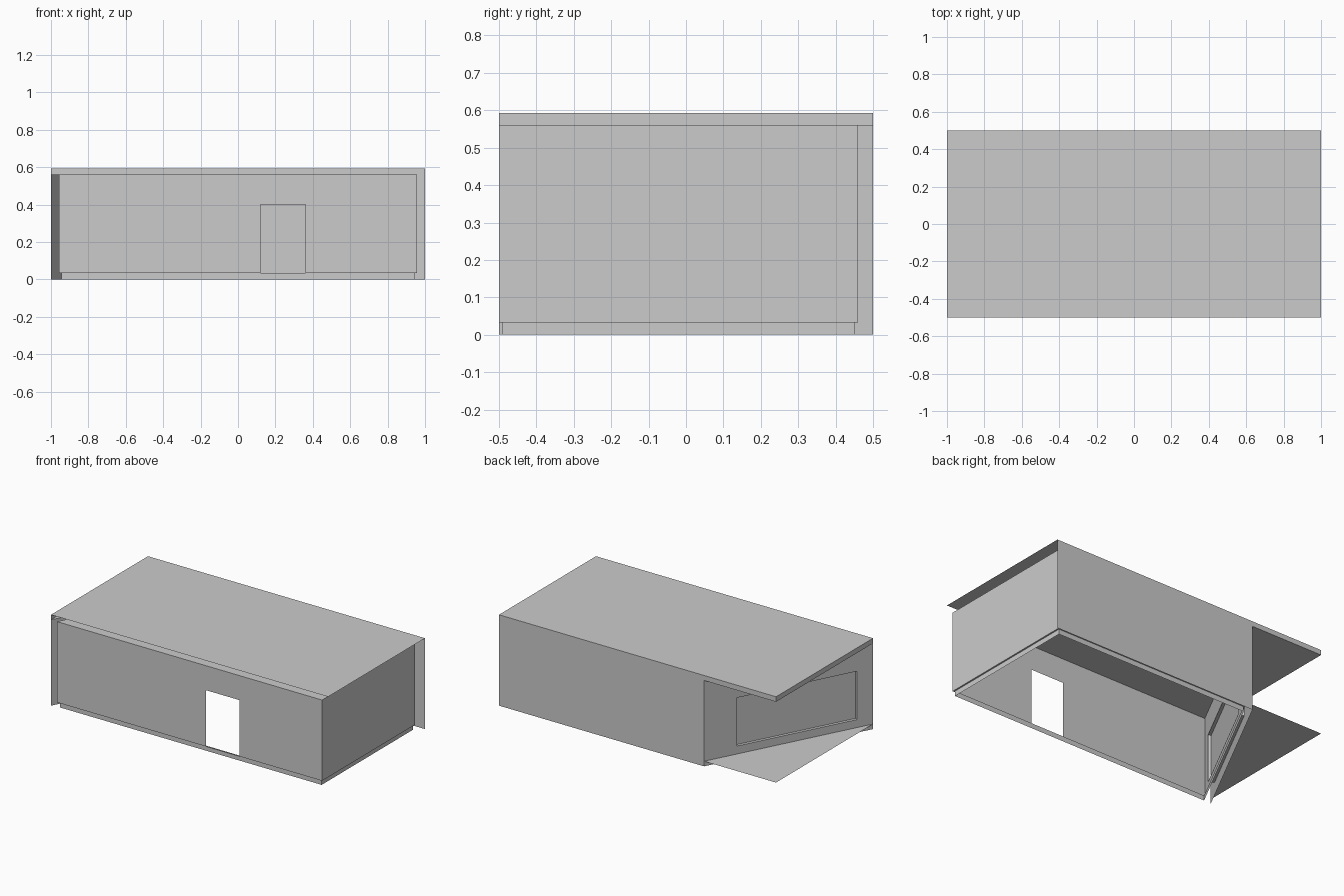
import bpy
from mathutils import Vector

if "Cube" in bpy.data.objects:
    bpy.data.objects.remove(bpy.data.objects["Cube"])

TOP, CEIL, BASE = 0.593, 0.56, 0.033


def sheet(name, polys):
    """Make one object from a few separate flat polygons."""
    verts, faces = [], []
    for p in polys:
        faces.append(list(range(len(verts), len(verts) + len(p))))
        verts += [tuple(v) for v in p]
    me = bpy.data.meshes.new(name)
    me.from_pydata(verts, [], faces)
    me.update()
    ob = bpy.data.objects.new(name, me)
    bpy.context.collection.objects.link(ob)
    return ob


def panel(p, q, z0, z1):
    """Upright rectangle between two plan points."""
    return [(*p, z0), (*q, z0), (*q, z1), (*p, z1)]


def flat(points, z):
    return [(x, y, z) for x, y in points]


def pierced(p, q, z0, z1, t0, t1, h0, h1):
    """Upright wall with a rectangular hole from t0..t1 along it, h0..h1 high."""
    p, q = Vector(p), Vector(q)
    a, b = p.lerp(q, t0), p.lerp(q, t1)
    polys = [panel(p, a, z0, z1), panel(b, q, z0, z1), panel(a, b, h1, z1)]
    if h0 > z0:
        polys.append(panel(a, b, z0, h0))
    return polys


# plan points: outer slanted wall, inner room, inset skirting
A, B, CORNER = (-1, -0.5), (-0.48, 0.5), (-1, 0.5)
room = [(-0.957, -0.5), (0.957, -0.5), (0.957, 0.46), (-0.458, 0.46)]
skirt = [(-0.943, -0.49), (0.947, -0.49), (0.947, 0.45), (-0.454, 0.45)]
W0, W1 = 0.085, 0.40      # window sill and head

# roof sheet with back and left edges
sheet("roof", [flat([A, (1, -0.5), (1, 0.5), CORNER], TOP)])
sheet("roof_edge", [panel(A, CORNER, CEIL, TOP), panel(CORNER, B, CEIL, TOP)])

# outer back wall
sheet("outer_back_wall", [panel((1, 0.5), B, 0, TOP)])

# outer slanted wall with window opening
sheet("outer_slanted_wall", pierced(B, A, 0, CEIL, 0.196, 0.905, W0, W1))

# porch in the cut corner
sheet("porch_ceiling", [flat([A, B, CORNER], CEIL)])
sheet("porch_floor", [flat([A, CORNER, B], BASE)])

# inner room walls
t = lambda x: (x + 0.957) / 1.914
sheet("inner_front_wall", pierced(room[0], room[1], BASE, CEIL, t(0.12), t(0.36), BASE, 0.40))
sheet("inner_right_wall", [panel(room[1], room[2], BASE, CEIL)])
sheet("inner_back_wall", [panel(room[2], room[3], BASE, CEIL)])

# the inner window opening lines up square with the outer one
off = Vector((0.034, -0.018))
wa, wb = (Vector(B).lerp(Vector(A), k) for k in (0.196, 0.905))
start, end = Vector(room[3]), Vector(room[0])
length = (end - start).length
ia, ib = ((w + off - start).length / length for w in (wa, wb))
sheet("inner_slanted_wall", pierced(start, end, BASE, CEIL, ia, ib, W0, W1))

# window reveal and pane
na, nb = wa + off, wb + off
sheet("window_reveal", [
    panel(wa, na, W0, W1), panel(wb, nb, W0, W1),
    flat([wa, wb, nb, na], W0), flat([wa, wb, nb, na], W1)])
sheet("window_pane", [panel(wa + off / 2, wb + off / 2, W0, W1)])

# room ceiling
sheet("room_ceiling", [flat(room, CEIL)])

# inset skirting with its ledge
parts = []
for i in range(4):
    j = (i + 1) % 4
    parts.append(panel(skirt[i], skirt[j], 0, BASE))
    parts.append(flat([room[i], room[j], skirt[j], skirt[i]], BASE))
sheet("skirting", parts)
